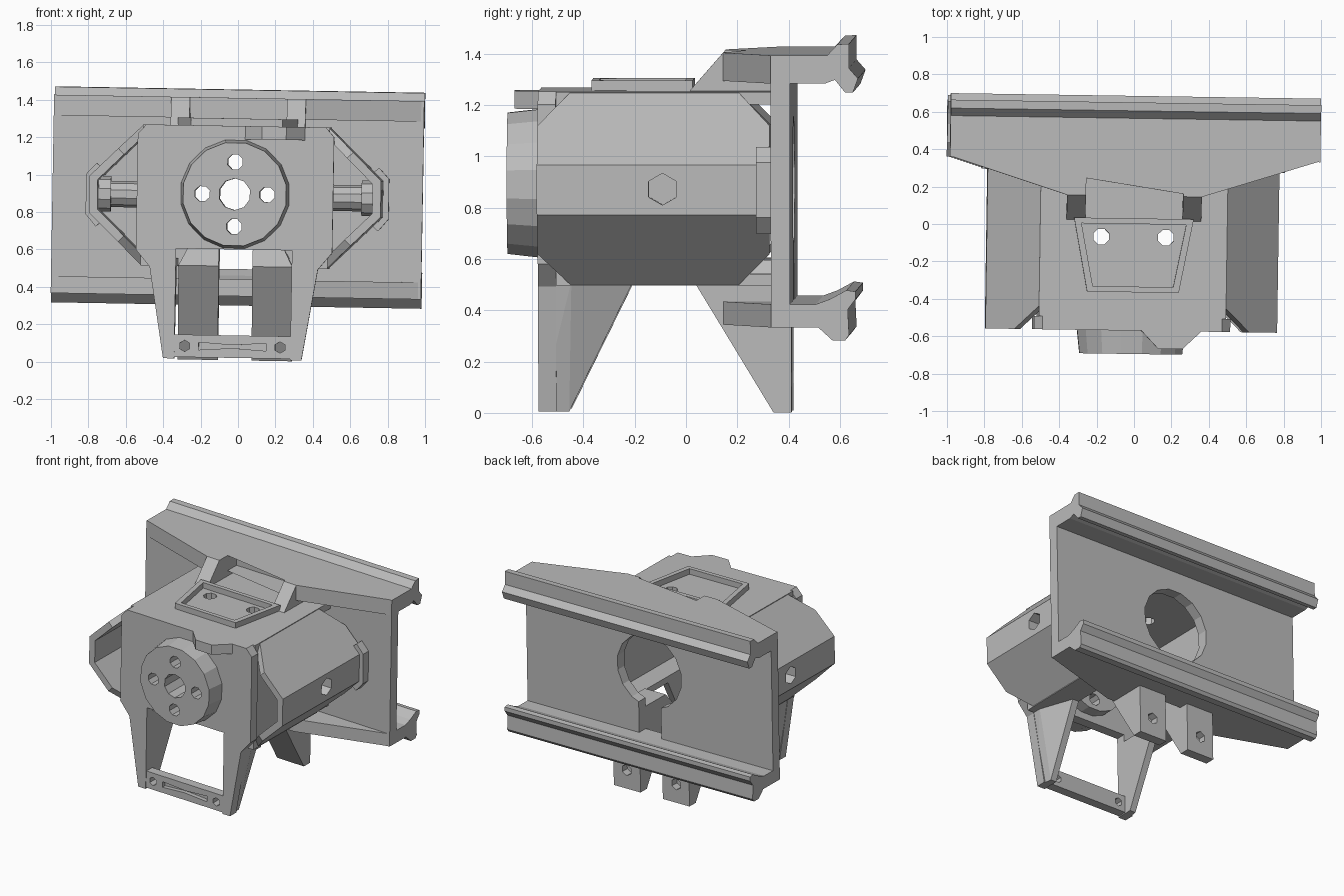
import bpy, bmesh, math
from mathutils import Matrix, Vector

cube = bpy.data.objects.get("Cube")
if cube:
    bpy.data.objects.remove(cube)

grey = bpy.data.materials.new("machined_grey")
grey.use_nodes = True
grey.diffuse_color = (0.5, 0.5, 0.5, 1)
grey.node_tree.nodes["Principled BSDF"].inputs["Base Color"].default_value = (0.5, 0.5, 0.5, 1)
parts = []


def finish(name, bm):
    bmesh.ops.recalc_face_normals(bm, faces=bm.faces)
    mesh = bpy.data.meshes.new(name)
    bm.to_mesh(mesh)
    bm.free()
    mesh.materials.append(grey)
    ob = bpy.data.objects.new(name, mesh)
    bpy.context.collection.objects.link(ob)
    parts.append(ob)
    return ob


def prism(name, outline, axis, a, b):
    """Extrude a 2D outline along an axis; the outline uses the other two axes in order."""
    def place(p, d):
        c = list(p)
        c.insert("xyz".index(axis), d)
        return c
    bm = bmesh.new()
    face = bm.faces.new([bm.verts.new(place(p, a)) for p in outline])
    ext = bmesh.ops.extrude_face_region(bm, geom=[face])["geom"]
    move = Vector(place((0, 0), b - a))
    bmesh.ops.translate(bm, verts=[v for v in ext if isinstance(v, bmesh.types.BMVert)], vec=move)
    return finish(name, bm)


def box(name, lo, hi):
    return prism(name, [(lo[0], lo[1]), (hi[0], lo[1]), (hi[0], hi[1]), (lo[0], hi[1])], "z", lo[2], hi[2])


def circle(u, v, r, n):
    return [(u + r * math.cos(math.tau * (i + 0.5) / n), v + r * math.sin(math.tau * (i + 0.5) / n))
            for i in range(n)]


def hull(name, points):
    bm = bmesh.new()
    for p in points:
        bm.verts.new(p)
    bmesh.ops.convex_hull(bm, input=bm.verts)
    return finish(name, bm)


def apply(ob, mod):
    bpy.context.view_layer.objects.active = ob
    bpy.ops.object.modifier_apply(modifier=mod.name)


def cut(targets, cutter):
    for ob in targets:
        mod = ob.modifiers.new("cut", "BOOLEAN")
        mod.operation, mod.object, mod.solver = "DIFFERENCE", cutter, "EXACT"
        apply(ob, mod)
    parts.remove(cutter)
    bpy.data.objects.remove(cutter)


def plates(name, faces, thickness):
    """Bent sheet from 3D polygons, thickened."""
    bm = bmesh.new()
    for pts in faces:
        bm.faces.new([bm.verts.new(p) for p in pts])
    bmesh.ops.remove_doubles(bm, verts=bm.verts, dist=0.001)
    ob = finish(name, bm)
    ref = ob.data.polygons[0]
    if ref.normal.x * ref.center.x < 0:
        ob.data.flip_normals()
    mod = ob.modifiers.new("wall", "SOLIDIFY")
    mod.thickness, mod.offset, mod.use_even_offset = thickness, -1, True
    apply(ob, mod)
    return ob


def mirrored(half):
    return half + [(-x, z) for x, z in reversed(half)]


# Rear rail channel with hooked lips
rail = prism("rear_rail", [
    (0.345, 0.35), (0.53, 0.35), (0.585, 0.30), (0.635, 0.30), (0.65, 0.32), (0.645, 0.42),
    (0.675, 0.46), (0.675, 0.49), (0.64, 0.495), (0.575, 0.46), (0.52, 0.44), (0.42, 0.44),
    (0.42, 1.30), (0.555, 1.30), (0.595, 1.315), (0.635, 1.265), (0.665, 1.265), (0.685, 1.32),
    (0.65, 1.36), (0.65, 1.455), (0.605, 1.453), (0.565, 1.41), (0.345, 1.41)], "x", -0.99, 0.99)
cut([rail], prism("cutter", circle(0, 0.9, 0.26, 16), "y", 0.2, 0.5))
cut([rail], box("cutter", (-0.09, 0.2, 0.44), (0.09, 0.5, 0.75)))

# Tapered webs joining the rail to the housing
web = mirrored([(0.99, 0.35), (0.36, 0.15), (0.26, 0.15), (0.26, 0.35)])
prism("upper_web", web, "z", 1.30, 1.41)
prism("lower_web", web, "z", 0.35, 0.44)

# Housing: front plate with two legs, roof
front = prism("front_plate", mirrored([
    (0.48, 1.26), (0.525, 1.21), (0.525, 0.59), (0.45, 0.50), (0.37, 0.012), (0.31, 0.012),
    (0.31, 0.60)]), "y", -0.57, -0.50)
roof = box("roof", (-0.5, -0.50, 1.21), (0.5, 0.345, 1.26))

# Front hub with centre bore and four bolt holes
hub = hull("front_hub", [(x, y, z) for y, r in ((-0.695, 0.28), (-0.565, 0.295))
                         for x, z in circle(0, 0.895, r, 16)])
inner_hub = prism("inner_hub", circle(0, 0.895, 0.25, 16), "y", -0.505, -0.42)
hub_parts = [front, hub, inner_hub]
cut(hub_parts, prism("cutter", circle(0, 0.895, 0.085, 10), "y", -0.9, -0.3))
for i in range(4):
    a = i * math.pi / 2
    hole = circle(0.173 * math.cos(a), 0.895 + 0.173 * math.sin(a), 0.043, 8)
    cut(hub_parts, prism("cutter", hole, "y", -0.9, -0.3))

# Tab above the hub
prism("hub_tab", [(0.04, -0.56), (0.14, -0.665), (0.27, -0.665), (0.38, -0.56)], "z", 1.19, 1.26)

# Raised tapered frame on the roof, with two through holes
frame = prism("roof_frame", [(-0.32, 0.03), (0.32, 0.03), (0.245, -0.365), (-0.245, -0.365)], "z", 1.255, 1.30)
cut([frame], prism("cutter", [(-0.28, 0.0), (0.28, 0.0), (0.215, -0.335), (-0.215, -0.335)], "z", 1.2, 1.4))
for x in (-0.173, 0.173):
    cut([roof], prism("cutter", circle(x, -0.07, 0.045, 8), "z", 1.1, 1.4))

# Cross bar between the front legs
bar = box("front_cross_bar", (-0.315, -0.565, 0.02), (0.315, -0.50, 0.14))
for x in (-0.255, 0.255):
    cut([bar], prism("cutter", circle(x, 0.08, 0.03, 6), "y", -0.7, -0.4))
cut([bar], prism("cutter", mirrored([(0.0, 0.072), (0.18, 0.06), (0.18, 0.10), (0.001, 0.088)]),
                 "y", -0.7, -0.535))

for s, side in ((1, "left"), (-1, "right")):
    # Side wing: slope, flat flank, slope, with clipped corners
    def slope(flank_z, clip_z, edge_z, clip_x):
        return [(s * x, y, z) for x, y, z in (
            (0.78, -0.57, flank_z), (clip_x, -0.57, clip_z), (0.495, -0.44, edge_z),
            (0.495, 0.21, edge_z), (clip_x, 0.335, clip_z), (0.78, 0.335, flank_z))]
    flank = [(s * 0.78, y, z) for y, z in ((-0.57, 0.98), (0.335, 0.98), (0.335, 0.785), (-0.57, 0.785))]
    wing = plates(side + "_wing", [flank, slope(0.98, 1.13, 1.26, 0.628),
                                   slope(0.785, 0.63, 0.505, 0.622)], 0.045)

    # Rear collar wrapped around the wing flank
    ring = [(0.755, 1.05), (0.81, 0.99), (0.81, 0.775), (0.755, 0.71)]
    plates(side + "_wing_collar", [[(s * u[0], 0.285, u[1]), (s * u[0], 0.345, u[1]),
                                    (s * v[0], 0.345, v[1]), (s * v[0], 0.285, v[1])]
                                   for u, v in ((ring[1], ring[2]), (ring[0], ring[1]), (ring[2], ring[3]))], 0.04)

    # Side bolt with hexagonal recess
    prism(side + "_bolt_shaft", circle(-0.08, 0.885, 0.07, 10), "x", s * 0.48, s * 0.69)
    head = prism(side + "_bolt_head", circle(-0.08, 0.885, 0.095, 10), "x", s * 0.67, s * 0.755)
    cut([wing, head], prism("cutter", circle(-0.08, 0.885, 0.062, 6), "x", s * 0.70, s * 0.9))

    # Inner wall and floor strip
    lo, hi = sorted((s * 0.46, s * 0.50))
    box(side + "_inner_wall", (lo, -0.50, 0.505), (hi, 0.21, 1.215))
    lo, hi = sorted((s * 0.31, s * 0.495))
    box(side + "_floor", (lo, -0.50, 0.505), (hi, 0.345, 0.55))

    # Sloped rib from roof to upper web
    lo, hi = sorted((s * 0.26, s * 0.36))
    prism(side + "_roof_rib", [(0.01, 1.25), (0.15, 1.41), (0.35, 1.41), (0.35, 1.25)], "x", lo, hi)

    # Front leg fin tapering to the foot
    hull(side + "_front_leg", [(s * x, y, z) for x, y, z in (
        (0.31, -0.565, 0.012), (0.37, -0.565, 0.012), (0.31, -0.45, 0.012), (0.355, -0.45, 0.012),
        (0.31, -0.565, 0.52), (0.45, -0.565, 0.52), (0.45, -0.44, 0.52),
        (0.31, -0.20, 0.52), (0.36, -0.20, 0.52))])

    # Rear leg with a blind hole in its back
    leg = hull(side + "_rear_leg", [(s * x, y, z) for x in (0.09, 0.305) for y, z in (
        (0.04, 0.51), (0.345, 0.007), (0.415, 0.007), (0.415, 0.51))]
        + [(s * x, y, 0.60) for x in (0.09, 0.26) for y in (0.12, 0.40)])
    cut([leg], prism("cutter", circle(s * 0.2, 0.14, 0.04, 6), "y", 0.36, 0.6))

# Slight tilt shared by all parts
pivot = Matrix.Translation((0, 0.5, 0.9))
tilt = pivot @ Matrix.Rotation(-0.015, 4, "Z") @ Matrix.Rotation(0.0175, 4, "Y") @ pivot.inverted()
for ob in parts:
    ob.data.transform(tilt)
